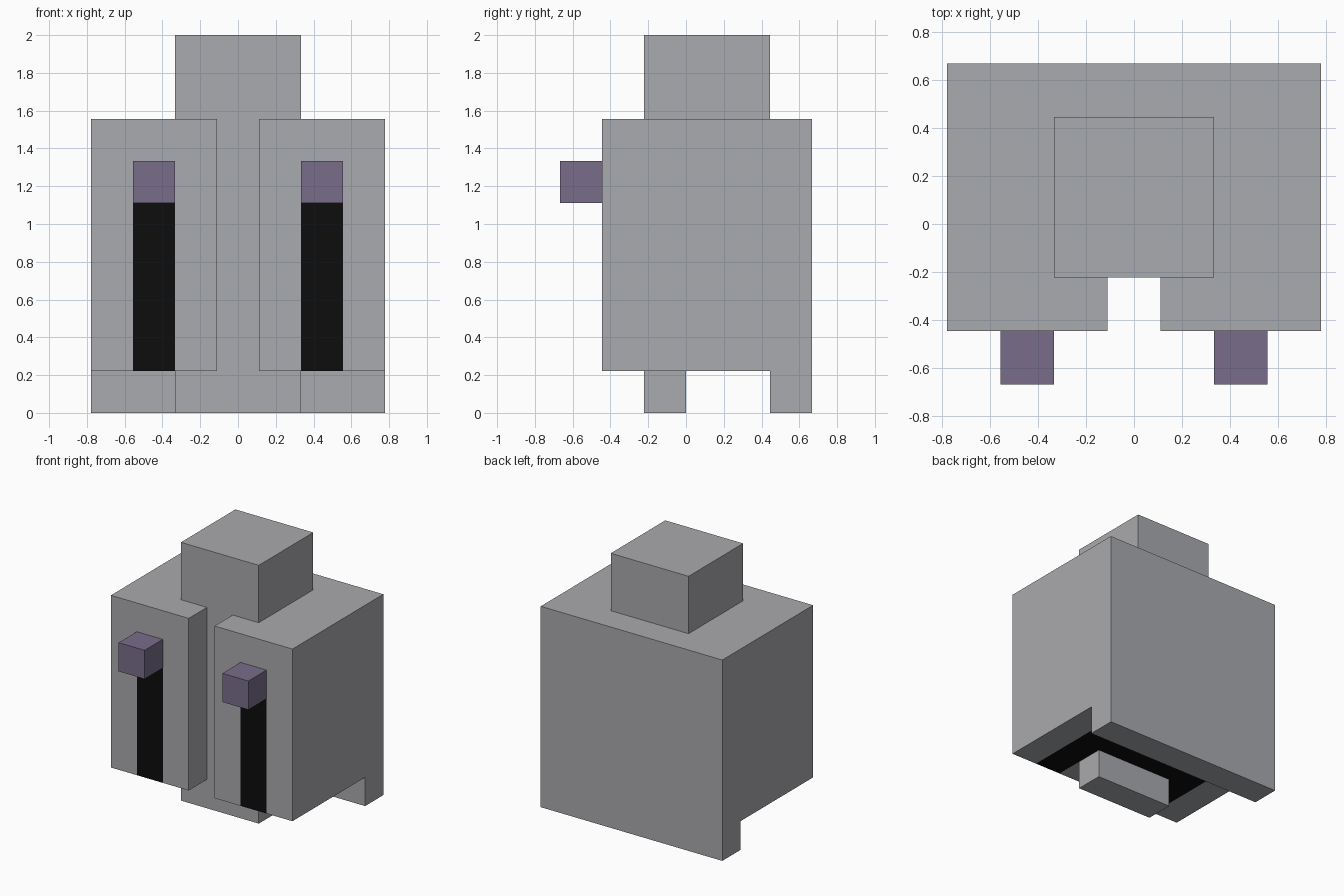
import bpy, bmesh

if "Cube" in bpy.data.objects:
    bpy.data.objects.remove(bpy.data.objects["Cube"])

U = 2 / 9  # one building block


def material(name, rgb):
    m = bpy.data.materials.new(name)
    m.diffuse_color = (*rgb, 1)
    m.use_nodes = True
    m.node_tree.nodes["Principled BSDF"].inputs["Base Color"].default_value = m.diffuse_color
    return m


GREY = material("grey", (0.40, 0.405, 0.425))
BLACK = material("black", (0.004, 0.004, 0.004))
PURPLE = material("purple", (0.19, 0.153, 0.258))


def prism(name, outline, z0, z1, mats, paint=None):
    """Extrude a plan outline (in blocks) from z0 to z1."""
    bm = bmesh.new()
    base = bm.faces.new([bm.verts.new((x, y, z0)) for x, y in outline])
    top = bmesh.ops.extrude_face_region(bm, geom=[base], use_keep_orig=True)["geom"]
    verts = [g for g in top if isinstance(g, bmesh.types.BMVert)]
    bmesh.ops.translate(bm, verts=verts, vec=(0, 0, z1 - z0))
    bmesh.ops.recalc_face_normals(bm, faces=bm.faces)
    if paint:
        paint(bm)
    bmesh.ops.scale(bm, verts=bm.verts, vec=(U, U, U))
    mesh = bpy.data.meshes.new(name)
    bm.to_mesh(mesh)
    bm.free()
    for m in mats:
        mesh.materials.append(m)
    obj = bpy.data.objects.new(name, mesh)
    bpy.context.collection.objects.link(obj)
    return obj


def box(name, x0, x1, y0, y1, z0, z1, mat):
    return prism(name, [(x0, y0), (x1, y0), (x1, y1), (x0, y1)], z0, z1, [mat])


def paint_straps(bm):
    """Cut the black straps into the front and underside of the body."""
    cuts = [(0, x) for x in (-2.5, -1.5, 1.5, 2.5)] + [(1, 0), (1, 1), (2, 5)]
    for axis, d in cuts:
        co, no = [0, 0, 0], [0, 0, 0]
        co[axis], no[axis] = d, 1
        bmesh.ops.bisect_plane(bm, geom=bm.verts[:] + bm.edges[:] + bm.faces[:],
                               dist=1e-4, plane_co=co, plane_no=no)
    for f in bm.faces:
        c = f.calc_center_median()
        strip = 1.5 < abs(c.x) < 2.5
        front = f.normal.y < -0.9 and c.y < -1.9 and strip and c.z < 5
        under = f.normal.z < -0.9 and (
            (strip and c.y < 1) or (abs(c.x) < 2.5 and 0 < c.y < 1))
        f.material_index = int(front or under)
    bmesh.ops.dissolve_limit(bm, angle_limit=0.01, verts=bm.verts[:],
                             edges=bm.edges[:], delimit={'MATERIAL'})


# Body with an open slot down the front
prism("body", [(-3.5, -2), (-0.5, -2), (-0.5, -1), (0.5, -1), (0.5, -2),
               (3.5, -2), (3.5, 3), (-3.5, 3)], 1, 7, [GREY, BLACK], paint_straps)

# Head, front foot and rear skirt
box("head", -1.5, 1.5, -1, 2, 7, 9, GREY)
box("foot", -1.5, 1.5, -1, 0, 0, 1, GREY)
box("rear_skirt", -3.5, 3.5, 2, 3, 0, 1, GREY)

# Blocks standing out at the top of each strap
for side, x in (("left", -2), ("right", 2)):
    box("button_" + side, x - 0.5, x + 0.5, -3, -2, 5, 6, PURPLE)
